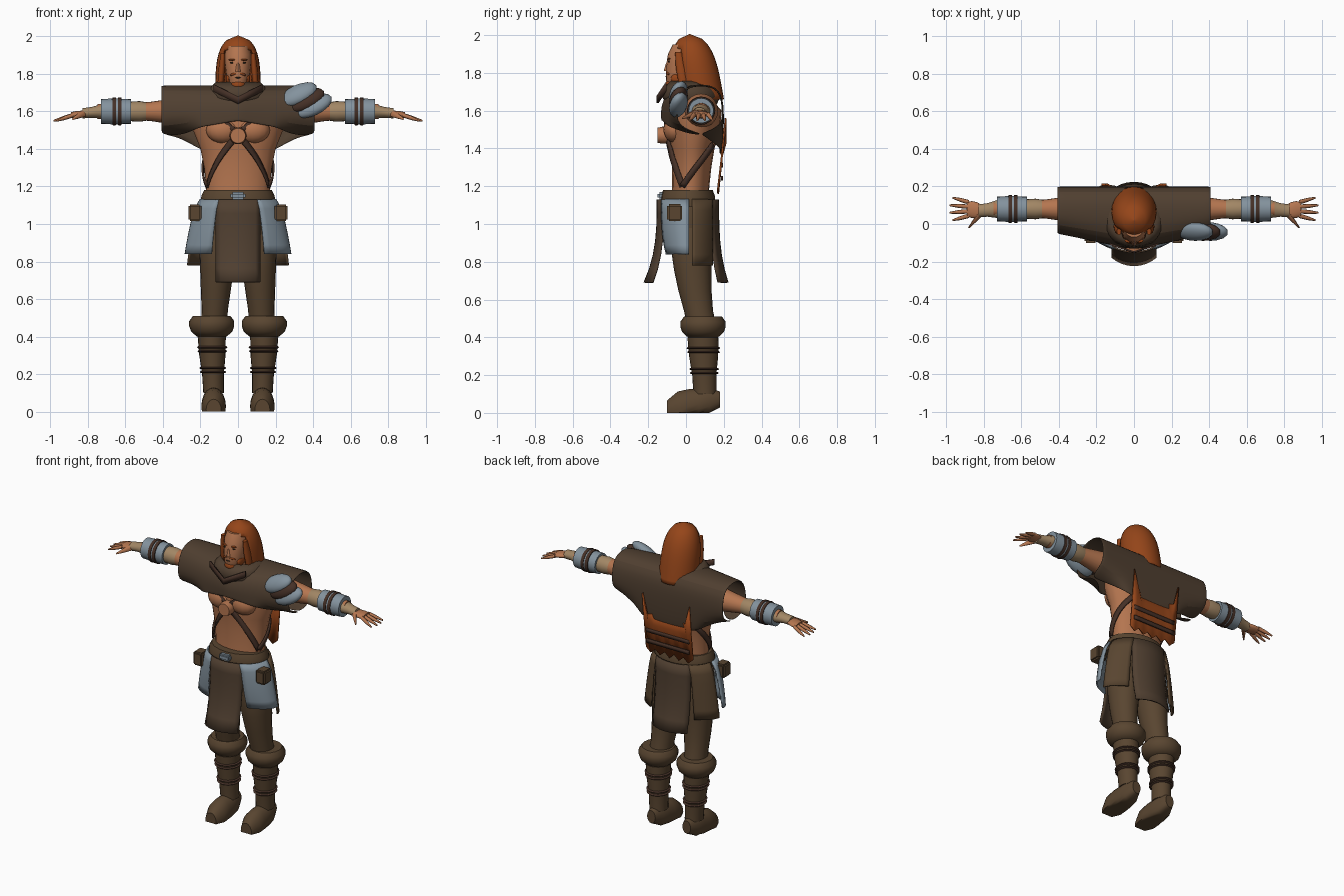
import bpy, bmesh
from math import sin, cos, pi, radians
from mathutils import Vector, Matrix, Euler

default_cube = bpy.data.objects.get("Cube")
if default_cube:
    bpy.data.objects.remove(default_cube, do_unlink=True)


def material(name, *color):
    result = bpy.data.materials.new(name)
    result.use_nodes = True
    result.diffuse_color = (*color, 1)
    result.node_tree.nodes["Principled BSDF"].inputs["Base Color"].default_value = (*color, 1)
    return result


SKIN = material("skin", .46, .18, .08)
CLOTH = material("dark_cloth", .08, .05, .03)
LEATHER = material("leather", .1, .06, .03)
STRAP = material("strap_brown", .06, .03, .02)
HAIR = material("red_hair", .3, .06, .01)
STEEL = material("steel", .23, .29, .34)
WRAP = material("tan_wrap", .36, .24, .13)
DARK = material("dark_detail", .03, .02, .01)


def finish(name, mesh, mat, mirror=False, solid=0, soften=False):
    bmesh.ops.recalc_face_normals(mesh, faces=mesh.faces)
    data = bpy.data.meshes.new(name)
    mesh.to_mesh(data)
    mesh.free()
    data.materials.append(mat)
    part = bpy.data.objects.new(name, data)
    bpy.context.collection.objects.link(part)
    if solid:
        thickness = part.modifiers.new("thickness", "SOLIDIFY")
        thickness.thickness, thickness.offset = solid, 0
    if soften:
        part.modifiers.new("soften", "SUBSURF").levels = 2
    if mirror:
        part.modifiers.new("mirror", "MIRROR")
    bpy.ops.object.select_all(action="DESELECT")
    part.select_set(True)
    bpy.context.view_layer.objects.active = part
    bpy.ops.object.shade_smooth_by_angle(angle=radians(50))


def join_rows(mesh, rows):
    grid = [[mesh.verts.new(point) for point in row] for row in rows]
    for low, high in zip(grid, grid[1:]):
        for i in range(len(low) - 1):
            mesh.faces.new((low[i], low[i + 1], high[i + 1], high[i]))
    return grid


def sheet(name, rows, mat, solid=.01, **options):
    mesh = bmesh.new()
    join_rows(mesh, rows)
    finish(name, mesh, mat, solid=solid, **options)


def tube(name, start, end, widths, mat, depth=1, bend=0, sides=20, caps=True, cut=None, **options):
    """Evenly spaced elliptical rings from start to end; bend bows the path along y."""
    start, end = Vector(start), Vector(end)
    span = end - start
    axis = max(range(3), key=lambda i: abs(span[i]))
    across, up = [i for i in range(3) if i != axis]
    rows = []
    for i, width in enumerate(widths):
        t = i / (len(widths) - 1)
        row = []
        for k in range(sides):
            point = start + span * t + Vector((0, bend * sin(pi * t), 0))
            point[across] += width * cos(2 * pi * k / sides)
            point[up] += width * depth * sin(2 * pi * k / sides)
            point.z = max(point.z, 0)
            row.append(point)
        rows.append(row + row[:1])
    mesh = bmesh.new()
    grid = join_rows(mesh, rows)
    bmesh.ops.remove_doubles(mesh, verts=[row[-1] for row in grid] + [row[0] for row in grid], dist=.0001)
    if caps:
        bmesh.ops.holes_fill(mesh, edges=[edge for edge in mesh.edges if edge.is_boundary])
    if cut:
        opening = [face for face in mesh.faces if cut(face.calc_center_median())]
        bmesh.ops.delete(mesh, geom=opening, context="FACES")
    finish(name, mesh, mat, **options)


def ball(name, center, radii, mat, turn=(0, 0, 0), **options):
    mesh = bmesh.new()
    rotation = Euler([radians(angle) for angle in turn]).to_matrix().to_4x4()
    place = Matrix.Translation(center) @ rotation @ Matrix.Diagonal((*radii, 1))
    bmesh.ops.create_uvsphere(mesh, u_segments=16, v_segments=10, radius=1, matrix=place)
    finish(name, mesh, mat, **options)


def box(name, center, size, mat, **options):
    mesh = bmesh.new()
    place = Matrix.Translation(center) @ Matrix.Diagonal((*size, 1))
    bmesh.ops.create_cube(mesh, size=1, matrix=place)
    bmesh.ops.bevel(mesh, geom=mesh.edges[:], offset=.01, segments=2, affect="EDGES")
    finish(name, mesh, mat, **options)


# Torso
WAIST, NECK_BASE, TORSO_DEPTH = Vector((0, .02, 1.1)), Vector((0, .05, 1.7)), .58
TORSO = (.17, .17, .18, .2, .24, .25, .08)
tube("torso", WAIST, NECK_BASE, TORSO, SKIN, depth=TORSO_DEPTH)
ball("chest_muscle", (.08, -.06, 1.5), (.09, .06, .07), SKIN, mirror=True)


def on_torso(angle, height):
    t = (height - WAIST.z) / (NECK_BASE.z - WAIST.z)
    step = t * (len(TORSO) - 1)
    low = int(step)
    width = TORSO[low] + (TORSO[low + 1] - TORSO[low]) * (step - low) + .01
    outward = Vector((sin(angle), -cos(angle) * TORSO_DEPTH - .02 * cos(angle), 0))
    return WAIST.lerp(NECK_BASE, t) + outward * width


def strap(name, start_angle, end_angle, start_height, end_height):
    """Ribbon laid over the torso."""
    count = 14
    path = [on_torso(radians(start_angle + (end_angle - start_angle) * i / count),
                     start_height + (end_height - start_height) * i / count) for i in range(count + 1)]
    edges = [[], []]
    for i, point in enumerate(path):
        along = path[min(i + 1, count)] - path[max(i - 1, 0)]
        side = along.cross(Vector((point.x, point.y, 0))).normalized() * .016
        edges[0].append(point + side)
        edges[1].append(point - side)
    sheet(name, edges, STRAP, mirror=True)


strap("chest_strap", -28, 66, 1.59, 1.2)
strap("back_strap", 66, 145, 1.2, 1.42)
tube("chest_medallion", (0, -.1, 1.47), (0, -.15, 1.47), (.045, .045, .04), SKIN)

# Shoulder mantle: open in the middle, closing into short sleeves at the ends
rows = []
for i in range(-8, 9):
    reach = abs(i) / 8
    front, back, middle = -.13 + .08 * reach, .2, .08
    hem, back_hem = 1.55 - .07 * reach, 1.37 + .11 * reach ** 2
    close = min(1, max(0, 3 * reach - 1.5))
    under = (hem + back_hem) / 2
    rows.append([(.41 * i / 8, y, z) for y, z in (
        (front + (middle - front) * close, hem + (under - hem) * close),
        (front, hem + .03), (front, 1.63), (front + .04, 1.72), (middle, 1.74),
        (back - .02, 1.72), (back, 1.6), (back - .01, back_hem + .04),
        (back + (middle - back) * close - .02 * (1 - close), back_hem + (under - back_hem) * close))])
sheet("shoulder_mantle", rows, CLOTH, soften=True)
tube("rolled_collar", (0, .03, 1.64), (0, .02, 1.75), (.14, .16, .15, .11), CLOTH, depth=.9,
     caps=False, solid=.02)
sheet("collar_front", [[(x, -.15 + abs(x) / 3, 1.64 + abs(x) / 2 + lift) for x in (-.13, 0, .13)]
                       for lift in (0, .04)], STRAP)

# Layered pauldron on the left shoulder
for i, (layer, mat) in enumerate((("upper", STEEL), ("middle", STRAP), ("lower", STEEL))):
    ball(layer + "_pauldron", (.32 + .04 * i, -.04, 1.69 - .03 * i), (.11, .06, .04), mat, turn=(48, -25, 0))


# Arms
def arm_piece(name, start, end, widths, mat):
    tube(name, (start, .08, 1.6), (end, .08, 1.6), widths, mat, mirror=True)


arm_piece("arm", .2, .75, (.09, .07, .05, .045, .04), SKIN)
arm_piece("elbow_wrap", .48, .57, (.048, .055, .052), WRAP)
arm_piece("bracer_upper", .57, .65, (.066, .068), STEEL)
arm_piece("bracer_lower", .64, .73, (.07, .066), STEEL)
for middle in (.63, .66):
    arm_piece("bracer_band", middle - .01, middle + .01, (.073, .075, .073), STRAP)
tube("wrist_wrap", (.73, .08, 1.6), (.83, .07, 1.59), (.048, .036, .034), WRAP, depth=.8, mirror=True)

# Hands
PALM = Vector((.89, .08, 1.58))
tube("palm", (.81, .07, 1.59), PALM, (.03, .043, .045, .04), SKIN, depth=.4, mirror=True)
for i, finger in enumerate(("index", "middle", "ring", "little")):
    spread = i - 1.5
    tube(finger + "_finger", PALM + Vector((-.01, .024 * spread, 0)),
         PALM + Vector((.1 - .015 * abs(spread), .04 * spread, -.03)), (.012, .011, .005), SKIN,
         sides=8, mirror=True)
tube("thumb", (.82, .05, 1.59), (.88, -.02, 1.56), (.02, .013, .005), SKIN, sides=8, mirror=True)

# Head and face
tube("neck", (0, .03, 1.6), (0, .01, 1.8), (.08, .06), SKIN)
tube("head", (0, -.05, 1.71), (0, 0, 1.95), (.03, .055, .065, .07, .072, .06), SKIN, depth=1.18)
tube("nose", (0, -.1, 1.81), (0, -.09, 1.87), (.015, .012, .007), SKIN, depth=1.2, sides=8)
ball("beard", (0, -.06, 1.74), (.046, .05, .036), HAIR)
ball("jaw_beard", (.05, -.04, 1.77), (.015, .04, .03), HAIR, mirror=True)
ball("moustache", (.02, -.09, 1.8), (.024, .016, .008), HAIR, turn=(0, 18, 0), mirror=True)
ball("mouth", (0, -.1, 1.78), (.016, .01, .004), DARK)
ball("eye", (.03, -.09, 1.86), (.013, .006, .005), DARK, mirror=True)
ball("eyebrow", (.03, -.09, 1.875), (.02, .01, .005), HAIR, mirror=True)

# Hair: a domed cap with the face and the underside left open
dome = [.115 * (1 - (i / 14) ** 4) ** .5 + .001 for i in range(15)]
tube("hair", (0, .08, 1.66), (0, .02, 2), dome, HAIR, sides=28, solid=.01,
     cut=lambda p: p.z < 1.661 or (p.y < 0 and abs(p.x) < .08 and p.z < 1.93))
tube("front_lock", (.1, 0, 1.65), (.08, -.04, 1.91), (.005, .016, .018, .012), HAIR, depth=1.5, mirror=True)

# Ragged fur on the back, rising to a spike at each side
columns = range(-5, 6)
sheet("back_fur", [[(i / 29, .17, 1.16 + .03 * (i % 2)) for i in columns],
                   [(i / 29, .19, 1.36) for i in columns],
                   [(i / 29, .21 if abs(i) > 3 else .18, 1.56 if abs(i) > 4 else 1.43) for i in columns]], HAIR)
for height in (1.23, 1.3):
    sheet("fur_band", [[(i / 32, .19, height + rise) for i in columns] for rise in (0, .025)], STRAP)

# Belt and hips
tube("belt", (0, .01, 1.09), (0, .01, 1.18), (.2, .2, .195, .18), LEATHER, depth=.73)
box("buckle", (0, -.13, 1.15), (.08, .04, .04), STEEL)
box("belt_pouch", (.23, -.06, 1.06), (.07, .08, .09), LEATHER, mirror=True)
tube("hips", (0, .03, .8), (0, .02, 1.1), (.14, .19, .185), LEATHER, depth=.68)


def flap(name, start, end, bottom, mat, flare=0, kick=0, **options):
    """Panel hanging round the hips; angle 0 is the front and 90 the left side."""
    rows = []
    for i in range(7):
        t = i / 6
        row = []
        for k in range(9):
            angle = radians(start + (end - start) * k / 8)
            row.append(((.2 + flare * t ** .6) * sin(angle), .01 - (.16 + kick * t ** 3) * cos(angle),
                        1.13 + (bottom - 1.13) * t))
        rows.append(row)
    sheet(name, rows, mat, **options)


flap("front_loincloth", -36, 36, .69, CLOTH, kick=.07)
flap("back_cloth", 140, 220, .69, CLOTH, kick=.05)
flap("side_cloth", 98, 144, .78, LEATHER, flare=.07, mirror=True)
flap("hip_plate", 30, 92, .84, STEEL, flare=.08, kick=-.03, mirror=True)

# Legs and boots
tube("leg", (.1, .03, .98), (.13, .09, .43), (.09, .1, .09, .08, .07, .07), LEATHER,
     depth=1.1, bend=-.02, mirror=True)
ANKLE, CUFF = Vector((.13, .1, .1)), Vector((.14, .09, .4))
tube("boot_cuff", CUFF, CUFF + Vector((0, 0, .11)), (.08, .11, .12, .12, .1), LEATHER, mirror=True)
tube("boot_shaft", ANKLE, CUFF, (.055, .058, .07, .075), LEATHER, depth=1.1, mirror=True)
for t in (.35, .42, .72, .79):
    lace = ANKLE.lerp(CUFF, t)
    width = .055 + .025 * t
    tube("boot_lace", lace, lace + Vector((0, 0, .012)), (width, width + .007, width), STRAP,
         depth=1.1, mirror=True)
tube("boot_foot", (.13, -.1, .01), (.13, .18, .07), (.04, .065, .065, .06, .055, .03), LEATHER,
     depth=1.4, mirror=True)
